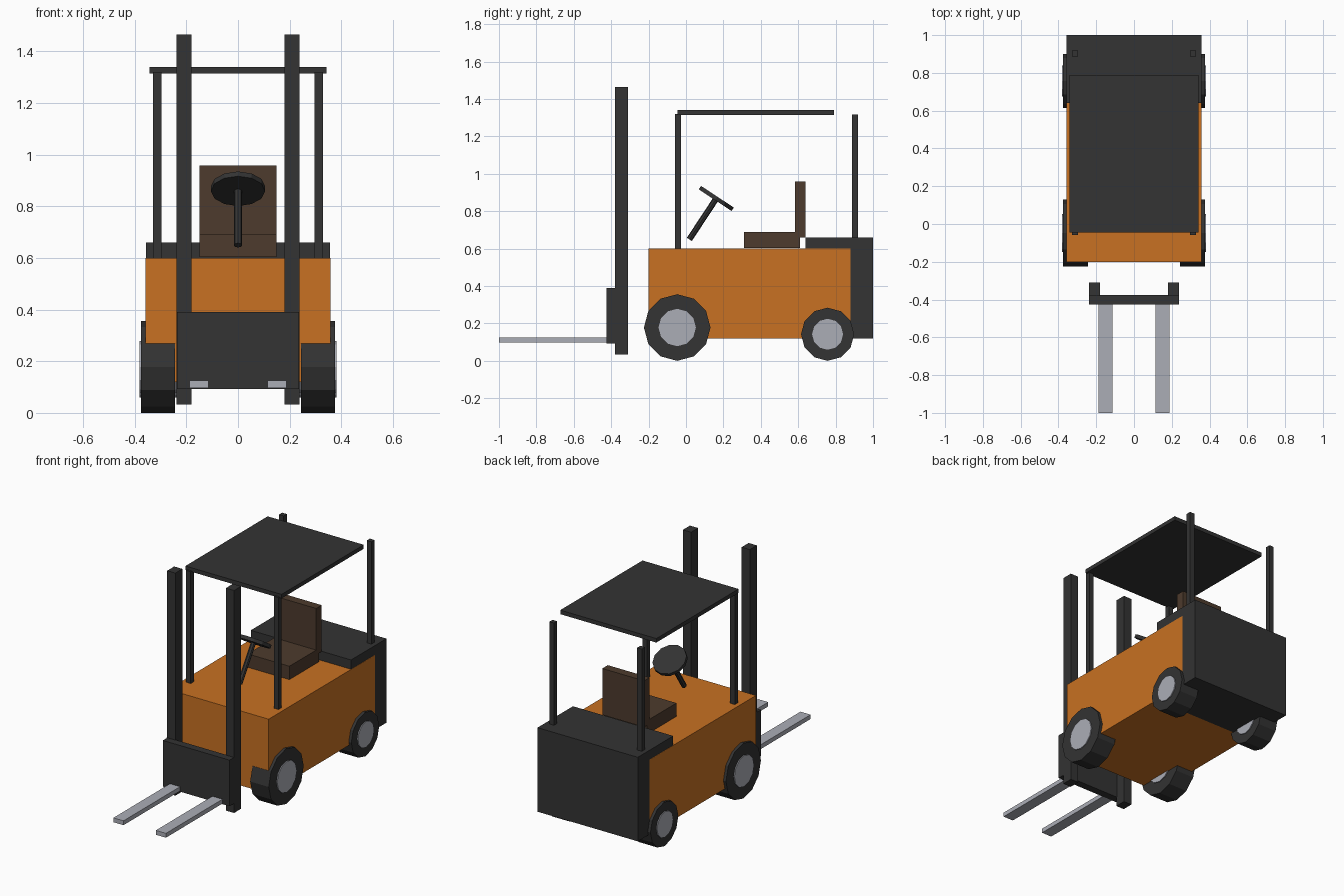
import bpy
from math import pi
from mathutils import Vector, Matrix

cube = bpy.data.objects.get("Cube")
if cube:
    bpy.data.objects.remove(cube, do_unlink=True)


def make_material(name, rgb):
    mat = bpy.data.materials.new(name)
    mat.use_nodes = True
    mat.diffuse_color = (*rgb, 1)
    mat.node_tree.nodes["Principled BSDF"].inputs["Base Color"].default_value = (*rgb, 1)
    return mat


orange = make_material("orange paint", (0.58, 0.165, 0.016))
dark = make_material("dark grey", (0.033, 0.033, 0.033))
steel = make_material("light steel", (0.41, 0.42, 0.47))
brown = make_material("brown seat", (0.074, 0.043, 0.026))


def finish(name, mat):
    obj = bpy.context.object
    obj.name = name
    obj.data.materials.append(mat)
    return obj


def box(name, mat, x, y, z):
    """Box from (low, high) limits on each axis."""
    bpy.ops.mesh.primitive_cube_add(size=1)
    obj = finish(name, mat)
    limits = (x, y, z)
    size = [hi - lo for lo, hi in limits]
    centre = [(hi + lo) / 2 for lo, hi in limits]
    obj.data.transform(Matrix.Translation(centre) @ Matrix.Diagonal((*size, 1)))
    return obj


def box_pair(name, mat, x, y, z):
    """Matching boxes on the left (+x) and right (-x)."""
    box("left_" + name, mat, x, y, z)
    box("right_" + name, mat, (-x[1], -x[0]), y, z)


def rod(name, mat, start, end, radius, sides):
    """Flat-shaded cylinder between two points."""
    start, end = Vector(start), Vector(end)
    axis = end - start
    bpy.ops.mesh.primitive_cylinder_add(vertices=sides, radius=radius, depth=axis.length)
    obj = finish(name, mat)
    turn = axis.to_track_quat("Z", "Y").to_matrix().to_4x4()
    obj.data.transform(Matrix.Translation((start + end) / 2) @ turn)
    return obj


# Chassis and rear counterweight
box("body", orange, (-0.358, 0.358), (-0.2, 0.88), (0.12, 0.6))
box("counterweight", dark, (-0.357, 0.357), (0.64, 1.0), (0.119, 0.66))

# Wheels with hubs standing slightly proud on both sides
for end, y, radius, hub in (("front", -0.047, 0.178, 0.1), ("rear", 0.757, 0.142, 0.083)):
    for side, s in (("left", 1), ("right", -1)):
        rod(f"{end}_{side}_tyre", dark, (s * 0.244, y, radius), (s * 0.376, y, radius), radius, 12)
        rod(f"{end}_{side}_hub", steel, (s * 0.238, y, radius), (s * 0.382, y, radius), hub, 12)

# Mast, carriage and forks
box_pair("mast_rail", dark, (0.18, 0.238), (-0.38, -0.309), (0.033, 1.465))
box("carriage", dark, (-0.237, 0.237), (-0.425, -0.376), (0.093, 0.39))
box_pair("fork", steel, (0.115, 0.187), (-1.0, -0.42), (0.097, 0.125))

# Overhead guard
box_pair("front_post", dark, (0.296, 0.329), (-0.058, -0.026), (0.6, 1.32))
box_pair("rear_post", dark, (0.296, 0.329), (0.887, 0.919), (0.655, 1.318))
box("roof", dark, (-0.342, 0.342), (-0.046, 0.79), (1.314, 1.34))

# Seat
box("seat_cushion", brown, (-0.149, 0.149), (0.31, 0.61), (0.604, 0.69))
box("seat_back", brown, (-0.149, 0.149), (0.582, 0.638), (0.66, 0.958))

# Steering column and wheel share one tilted axis
axis = Vector((0, 0.55, 0.835))
hub_point = Vector((0, 0.162, 0.868))
rod("steering_column", dark, hub_point - axis * 0.262, hub_point, 0.016, 8)
rod("steering_wheel", dark, hub_point - axis * 0.011, hub_point + axis * 0.011, 0.105, 12)
